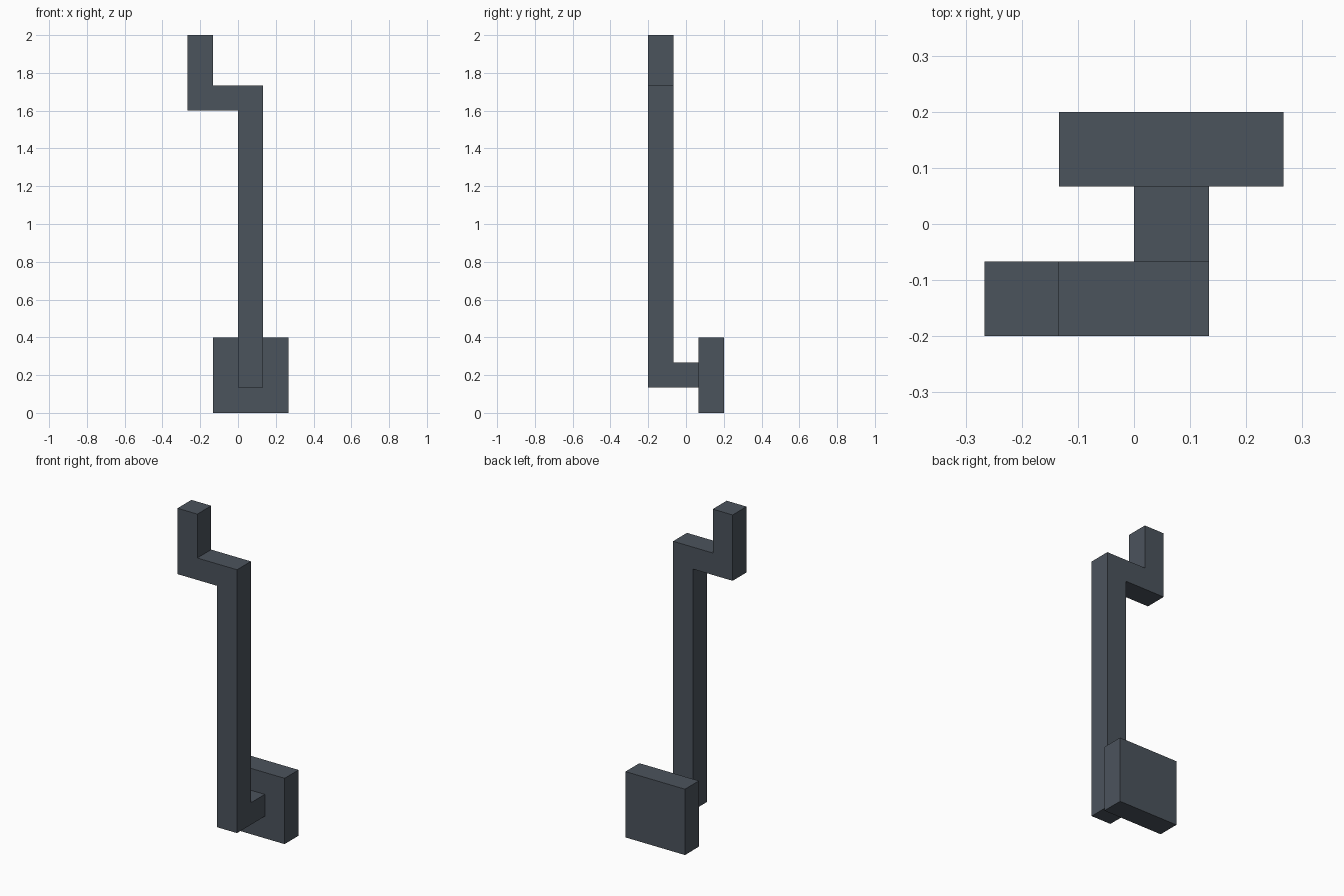
import bpy, bmesh
from mathutils import Vector, Matrix

if "Cube" in bpy.data.objects:
    bpy.data.objects.remove(bpy.data.objects["Cube"])

U = 2 / 15  # square bar thickness; every size is a multiple of it

slate = bpy.data.materials.new("dark slate")
slate.diffuse_color = (0.071, 0.087, 0.108, 1)
slate.use_nodes = True
slate.node_tree.nodes["Principled BSDF"].inputs["Base Color"].default_value = slate.diffuse_color


def finish(name, bm):
    bmesh.ops.recalc_face_normals(bm, faces=bm.faces)
    mesh = bpy.data.meshes.new(name)
    bm.to_mesh(mesh)
    bm.free()
    mesh.materials.append(slate)
    obj = bpy.data.objects.new(name, mesh)
    bpy.context.collection.objects.link(obj)


def add_box(bm, centre, size):
    bmesh.ops.create_cube(bm, size=1, matrix=Matrix.Translation(centre) @ Matrix.Diagonal((*size, 1)))


# Square mounting plate at the back of the foot
bm = bmesh.new()
add_box(bm, Vector((U / 2, U, 1.5 * U)), (3 * U, U, 3 * U))
finish("mounting_plate", bm)

# Cranked bar: a cube grown cell by cell along its path
bm = bmesh.new()
tip = Vector((U / 2, 0, 1.5 * U))
add_box(bm, tip, (U, U, U))
FRONT, UP, LEFT = Vector((0, -1, 0)), Vector((0, 0, 1)), Vector((-1, 0, 0))
path = [(FRONT, 1),                 # stub from plate to post
        (UP, 10), (UP, 1),          # tall post and its upper corner
        (LEFT, 1), (LEFT, 1),       # side arm
        (UP, 2)]                    # raised end
for direction, cells in path:
    spot = tip + direction * U / 2
    bm.normal_update()
    face = min(bm.faces, key=lambda f: (f.calc_center_median() - spot).length)
    # extrusion starts at the end face of the current cell
    new = bmesh.ops.extrude_face_region(bm, geom=[face])["geom"]
    verts = [v for v in new if isinstance(v, bmesh.types.BMVert)]
    bmesh.ops.translate(bm, vec=direction * U * cells, verts=verts)
    tip = spot + direction * U * (cells - 0.5)
bmesh.ops.dissolve_limit(bm, angle_limit=0.01, verts=bm.verts, edges=bm.edges)
finish("cranked_bar", bm)
